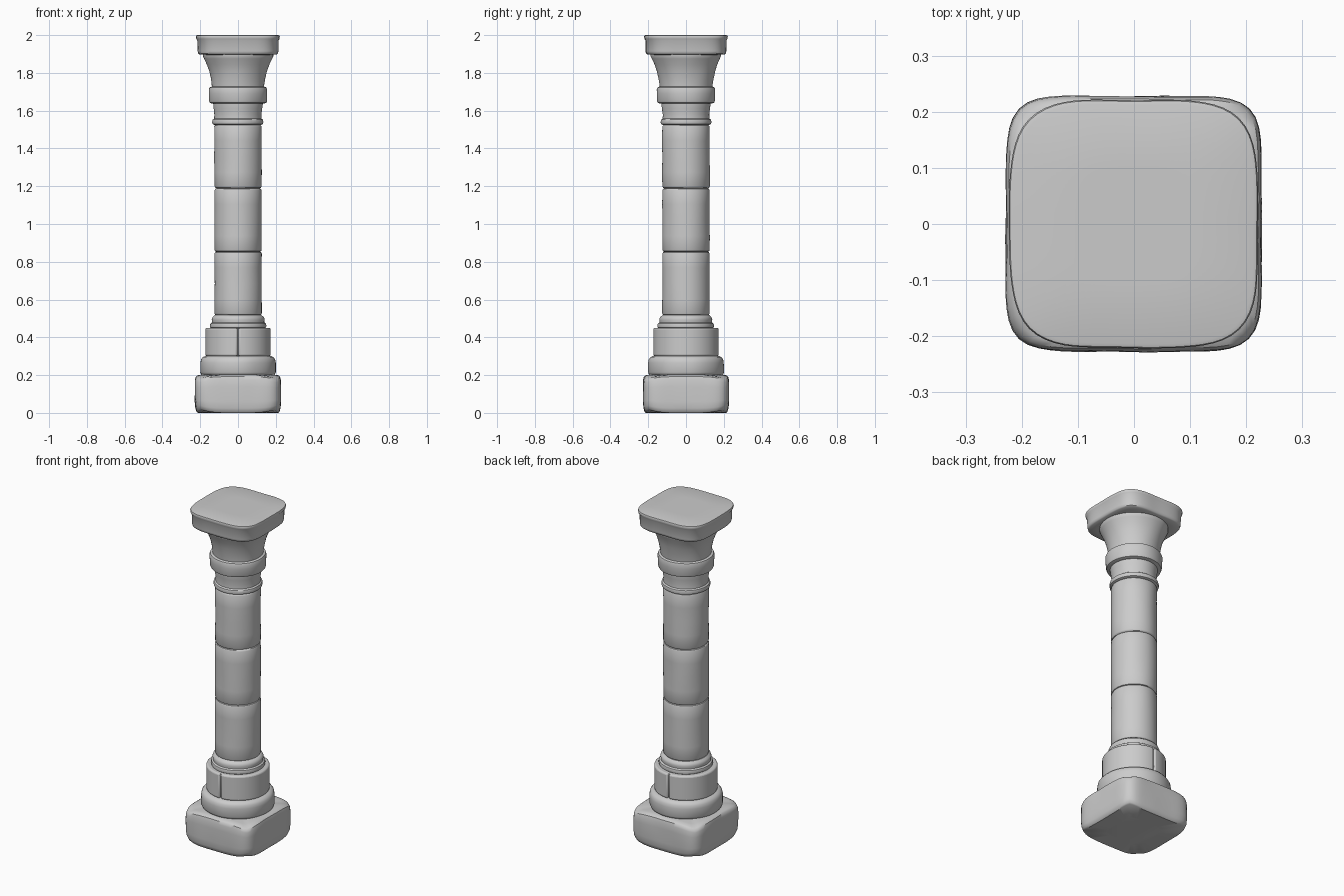
import bpy, bmesh
from math import cos, sin, pi, radians
from mathutils import Vector, noise

if "Cube" in bpy.data.objects:
    bpy.data.objects.remove(bpy.data.objects["Cube"])

SEGS = 96


def finish(name, bm, angle=38):
    bmesh.ops.recalc_face_normals(bm, faces=bm.faces)
    me = bpy.data.meshes.new(name)
    bm.to_mesh(me)
    bm.free()
    me.shade_smooth()
    me.set_sharp_from_angle(angle=radians(angle))
    ob = bpy.data.objects.new(name, me)
    bpy.context.collection.objects.link(ob)
    return ob


def worn(p, amount=0.003):
    """Uneven, hand-cut stone: gentle radial wobble."""
    k = amount * noise.noise(p * 9 + Vector((3.1, 1.7, 0.4)))
    flat = Vector((p.x, p.y, 0))
    return p + flat.normalized() * k if flat.length > 0.05 else p


def loft(name, profile, n=2, droop=0.0):
    """Closed stack of (radius, z) sections; n = 2 is round, higher is squarer."""
    bm = bmesh.new()
    zmid = (profile[0][1] + profile[-1][1]) / 2
    rmax = max(r for r, z in profile)
    rings = []
    for r, z in profile:
        ring = []
        for i in range(SEGS):
            a = 2 * pi * i / SEGS
            c, s = cos(a), sin(a)
            d = r / (abs(c) ** n + abs(s) ** n) ** (1 / n)
            x, y = d * c, d * s
            corner = (min(abs(x), abs(y)) / rmax) ** 4
            p = Vector((x, y, zmid + (z - zmid) * (1 - droop * corner)))
            ring.append(bm.verts.new(worn(p)))
        rings.append(ring)
    for lo, hi in zip(rings, rings[1:]):
        for i in range(SEGS):
            j = (i + 1) % SEGS
            bm.faces.new((lo[i], lo[j], hi[j], hi[i]))
    bm.faces.new(rings[0])
    bm.faces.new(rings[-1])
    return finish(name, bm)


def drum(name, r, z0, z1, e=0.01):
    """Round stone with softened rims."""
    lower = [(r - e, z0), (r - e * 0.35, z0 + e * 0.3), (r, z0 + e)]
    mid = [(r, z0 + (z1 - z0) * t) for t in (0.25, 0.5, 0.75)]
    upper = [(a, z0 + z1 - z) for a, z in reversed(lower)]
    return loft(name, lower + mid + upper)


def half_ring(name, side, r, z0, z1, gap=0.003):
    """Half-round block, split from its twin along x = 0."""
    bm = bmesh.new()
    pts = [(max(r * cos(a), gap) * side, r * sin(a))
           for a in (-pi / 2 + pi * i / 40 for i in range(41))]
    face = bm.faces.new([bm.verts.new((x, y, z0)) for x, y in pts])
    up = bmesh.ops.extrude_face_region(bm, geom=[face])["geom"]
    for v in up:
        if isinstance(v, bmesh.types.BMVert):
            v.co.z = z1
    ob = finish(name, bm)
    bev = ob.modifiers.new("soft_edges", "BEVEL")
    bev.width, bev.segments = 0.012, 3
    bev.limit_method, bev.angle_limit = "ANGLE", radians(40)
    return ob


# Square plinth with worn, drooping corners
loft("plinth", [(0.12, 0), (0.212, 0.0), (0.219, 0.006), (0.225, 0.025), (0.228, 0.06),
                (0.228, 0.14), (0.227, 0.175), (0.222, 0.192), (0.212, 0.199),
                (0.19, 0.203), (0.1, 0.204)], n=6.5, droop=0.3)

# Stepped round base
loft("base_ring", [(0.185, 0.198), (0.195, 0.204), (0.2, 0.215), (0.2, 0.265),
                   (0.197, 0.283), (0.188, 0.295), (0.172, 0.302)])
for label, side in (("left", -1), ("right", 1)):
    half_ring("split_ring_" + label, side, 0.173, 0.3, 0.45)
drum("split_ring_core", 0.163, 0.302, 0.447)
loft("base_moulding", [(0.14, 0.446), (0.148, 0.452), (0.15, 0.462), (0.147, 0.473),
                       (0.138, 0.479), (0.138, 0.486), (0.14, 0.496), (0.135, 0.508),
                       (0.122, 0.518)])

# Shaft of three drums
for i in range(3):
    drum("shaft_drum_%d" % (i + 1), 0.125, 0.517 + i * 0.336, 0.853 + i * 0.336)

# Neck below the capital
loft("neck", [(0.124, 1.525), (0.132, 1.529), (0.135, 1.54), (0.132, 1.552),
              (0.124, 1.558), (0.123, 1.58), (0.127, 1.61), (0.13, 1.635), (0.13, 1.65)])
loft("capital_ring", [(0.135, 1.637), (0.149, 1.642), (0.153, 1.652), (0.154, 1.69),
                      (0.155, 1.712), (0.151, 1.723), (0.138, 1.728)])

# Flared bell and square top slab
loft("capital_bell", [(0.138, 1.72), (0.14, 1.74), (0.145, 1.77), (0.154, 1.81),
                      (0.166, 1.845), (0.18, 1.875), (0.186, 1.888), (0.186, 1.902)])
loft("top_slab", [(0.17, 1.896), (0.205, 1.898), (0.211, 1.903), (0.214, 1.915),
                  (0.215, 1.972), (0.22, 1.98), (0.222, 1.992), (0.22, 1.998),
                  (0.214, 2.0), (0.1, 2.0)], n=4.0)
